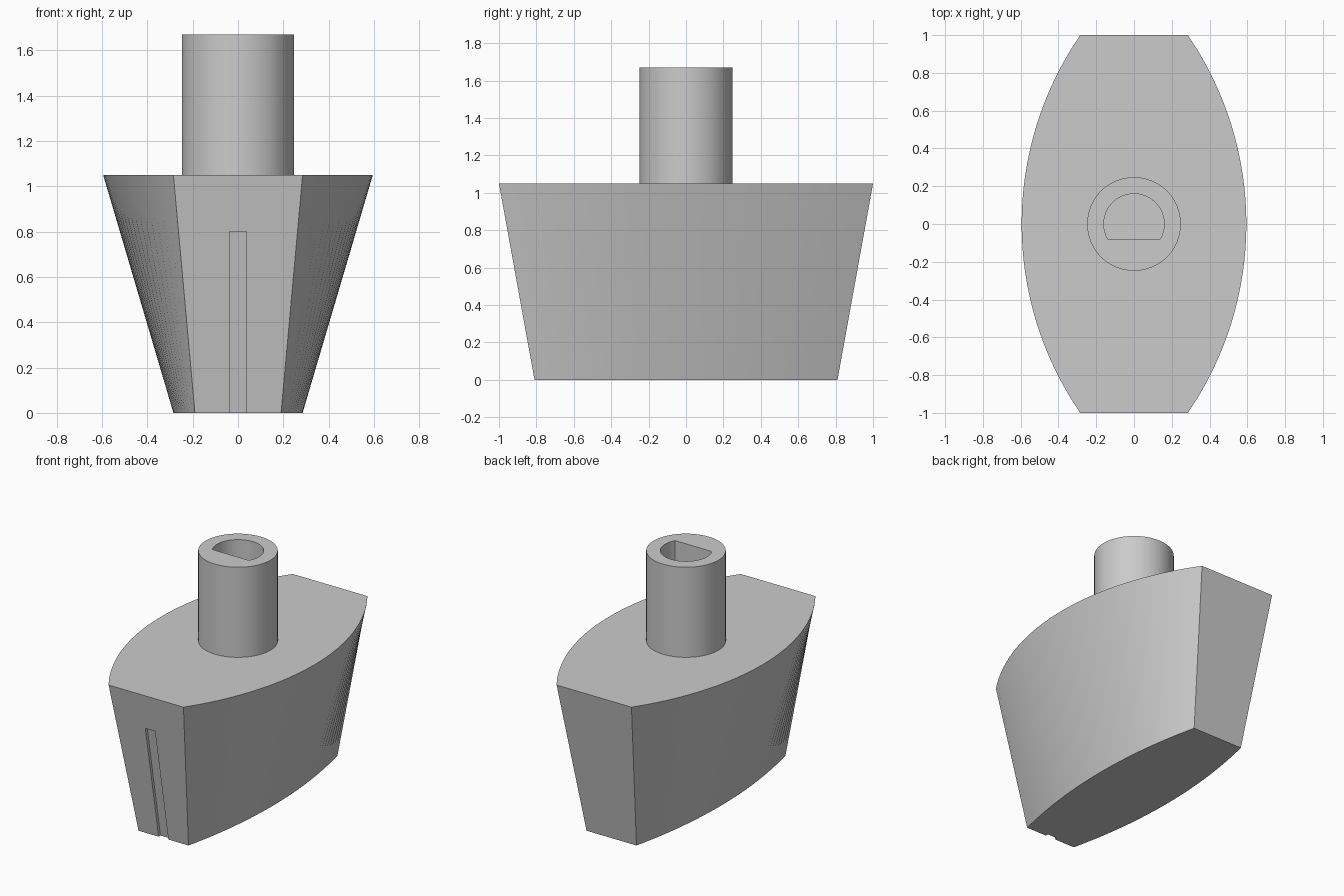
import bpy, bmesh, math

if "Cube" in bpy.data.objects:
    bpy.data.objects.remove(bpy.data.objects["Cube"])

grey = bpy.data.materials.new("plain_grey")
grey.diffuse_color = (0.6, 0.6, 0.6, 1)
grey.use_nodes = True
grey.node_tree.nodes["Principled BSDF"].inputs["Base Color"].default_value = grey.diffuse_color


def prism(name, lower, upper):
    """Closed solid between two matching counter-clockwise outlines."""
    bm = bmesh.new()
    a = [bm.verts.new(p) for p in lower]
    b = [bm.verts.new(p) for p in upper]
    n = len(a)
    for i in range(n):
        j = (i + 1) % n
        bm.faces.new((a[i], a[j], b[j], b[i]))
    bm.faces.new(a[::-1])
    bm.faces.new(b)
    bmesh.ops.recalc_face_normals(bm, faces=bm.faces[:])
    mesh = bpy.data.meshes.new(name)
    bm.to_mesh(mesh)
    bm.free()
    mesh.materials.append(grey)
    obj = bpy.data.objects.new(name, mesh)
    bpy.context.collection.objects.link(obj)
    return obj


def activate(obj):
    bpy.ops.object.select_all(action='DESELECT')
    obj.select_set(True)
    bpy.context.view_layer.objects.active = obj


def cut(obj, cutter):
    cutter.hide_render = True
    activate(obj)
    mod = obj.modifiers.new("cut", 'BOOLEAN')
    mod.operation, mod.solver, mod.object = 'DIFFERENCE', 'EXACT', cutter
    bpy.ops.object.modifier_apply(modifier=mod.name)
    bpy.data.objects.remove(cutter)


def smooth(obj):
    activate(obj)
    bpy.ops.object.shade_smooth_by_angle(angle=math.radians(30))


def bowed_outline(end_x, mid_x, half_y, z, steps=32):
    """Flat ends at +-half_y, joined by circular arcs bulging to mid_x."""
    sag = mid_x - end_x
    r = (half_y ** 2 + sag ** 2) / (2 * sag)
    span = math.asin(half_y / r)
    angles = [-span + 2 * span * i / steps for i in range(steps + 1)]
    side = [(mid_x - r + r * math.cos(t), r * math.sin(t), z) for t in angles]
    return side + [(-x, -y, z) for x, y, z in side]


def arc(r, start, end, steps, z):
    return [(r * math.cos(start + (end - start) * i / steps),
             r * math.sin(start + (end - start) * i / steps), z)
            for i in range(steps + 1)]


# Tapered grip body
H = 1.05
body = prism("grip_body", bowed_outline(0.19, 0.285, 0.81, 0),
             bowed_outline(0.285, 0.595, 1.0, H))

# Shallow pointer groove following the sloped front face
W, DEPTH = 0.037, 0.02


def groove_outline(z):
    y = -0.81 - 0.19 * z / H
    return [(-W, y - 0.1, z), (W, y - 0.1, z), (W, y + DEPTH, z), (-W, y + DEPTH, z)]


cut(body, prism("groove_cutter", groove_outline(-0.1), groove_outline(0.8)))
smooth(body)

# Round shaft with a D-shaped socket
TOP = 1.67
shaft = prism("shaft", arc(0.248, 0, math.tau, 64, H)[:-1],
              arc(0.248, 0, math.tau, 64, TOP)[:-1])
flat = math.asin(-0.08 / 0.16)
socket = [arc(0.16, flat, math.pi - flat, 44, z) for z in (H + 0.02, TOP + 0.1)]
cut(shaft, prism("socket_cutter", *socket))
smooth(shaft)
